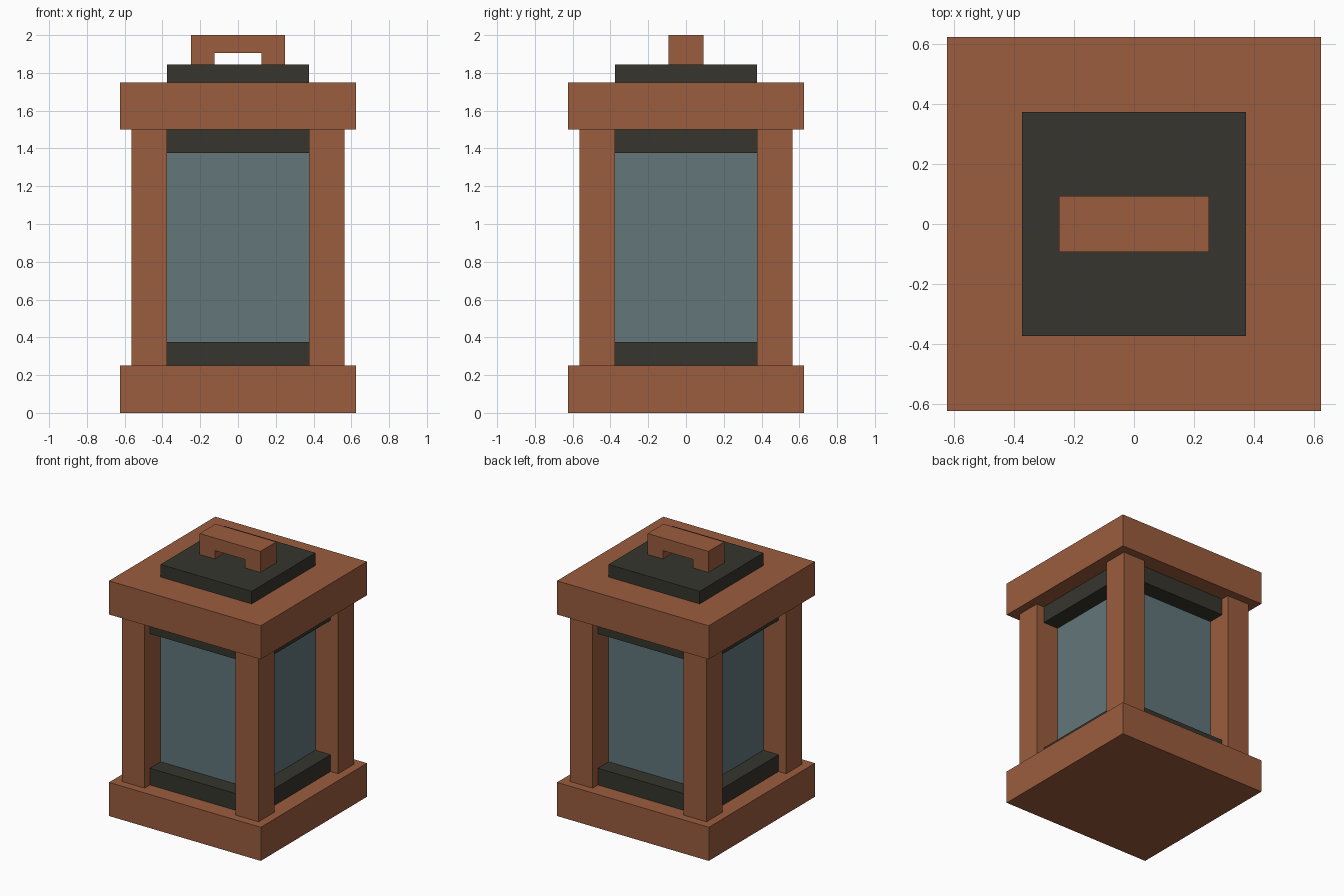
import bpy
import bmesh

if "Cube" in bpy.data.objects:
    bpy.data.objects.remove(bpy.data.objects["Cube"])

U = 1 / 16  # design grid unit


def srgb_material(name, r, g, b):
    lin = [((c / 255 + 0.055) / 1.055) ** 2.4 for c in (r, g, b)]
    mat = bpy.data.materials.new(name)
    mat.diffuse_color = (*lin, 1.0)
    mat.use_nodes = True
    mat.node_tree.nodes["Principled BSDF"].inputs["Base Color"].default_value = mat.diffuse_color
    return mat


copper = srgb_material("copper", 155, 92, 62)
iron = srgb_material("dark_iron", 54, 53, 46)
glass = srgb_material("blue_grey_glass", 98, 118, 122)


def finish(name, bm, mat):
    mesh = bpy.data.meshes.new(name)
    bm.to_mesh(mesh)
    bm.free()
    mesh.materials.append(mat)
    obj = bpy.data.objects.new(name, mesh)
    bpy.context.collection.objects.link(obj)
    return obj


def box(name, mat, half_x, half_y, z0, z1, cx=0, cy=0):
    """Box given in grid units by half widths, height range and centre."""
    bm = bmesh.new()
    bmesh.ops.create_cube(bm, size=1)
    for v in bm.verts:
        v.co = ((cx + 2 * half_x * v.co.x) * U,
                (cy + 2 * half_y * v.co.y) * U,
                (z0 + (z1 - z0) * (v.co.z + 0.5)) * U)
    return finish(name, bm, mat)


# Base and roof slabs
box("base", copper, 10, 10, 0, 4)
box("roof", copper, 10, 10, 24, 28)

# Corner posts
for sx, x_name in ((-1, "left"), (1, "right")):
    for sy, y_name in ((-1, "front"), (1, "back")):
        box(f"post_{y_name}_{x_name}", copper, 1.5, 1.5, 4, 24, 7.5 * sx, 7.5 * sy)

# Glass body held between dark frames
box("glass_body", glass, 6, 6, 6, 22)
box("lower_frame", iron, 8, 8, 4, 6)
box("upper_frame", iron, 8, 8, 22, 24)

# Cap plate on the roof
box("cap_plate", iron, 6, 6, 28, 29.5)

# Handle: arch profile extruded along y
profile = [(-4, 29.5), (-2, 29.5), (-2, 30.5), (2, 30.5),
           (2, 29.5), (4, 29.5), (4, 32), (-4, 32)]
bm = bmesh.new()
face = bm.faces.new([bm.verts.new((x * U, -1.5 * U, z * U)) for x, z in profile])
extruded = bmesh.ops.extrude_face_region(bm, geom=[face])["geom"]
bmesh.ops.translate(bm, vec=(0, 3 * U, 0),
                    verts=[g for g in extruded if isinstance(g, bmesh.types.BMVert)])
bmesh.ops.recalc_face_normals(bm, faces=bm.faces)
finish("handle", bm, copper)
